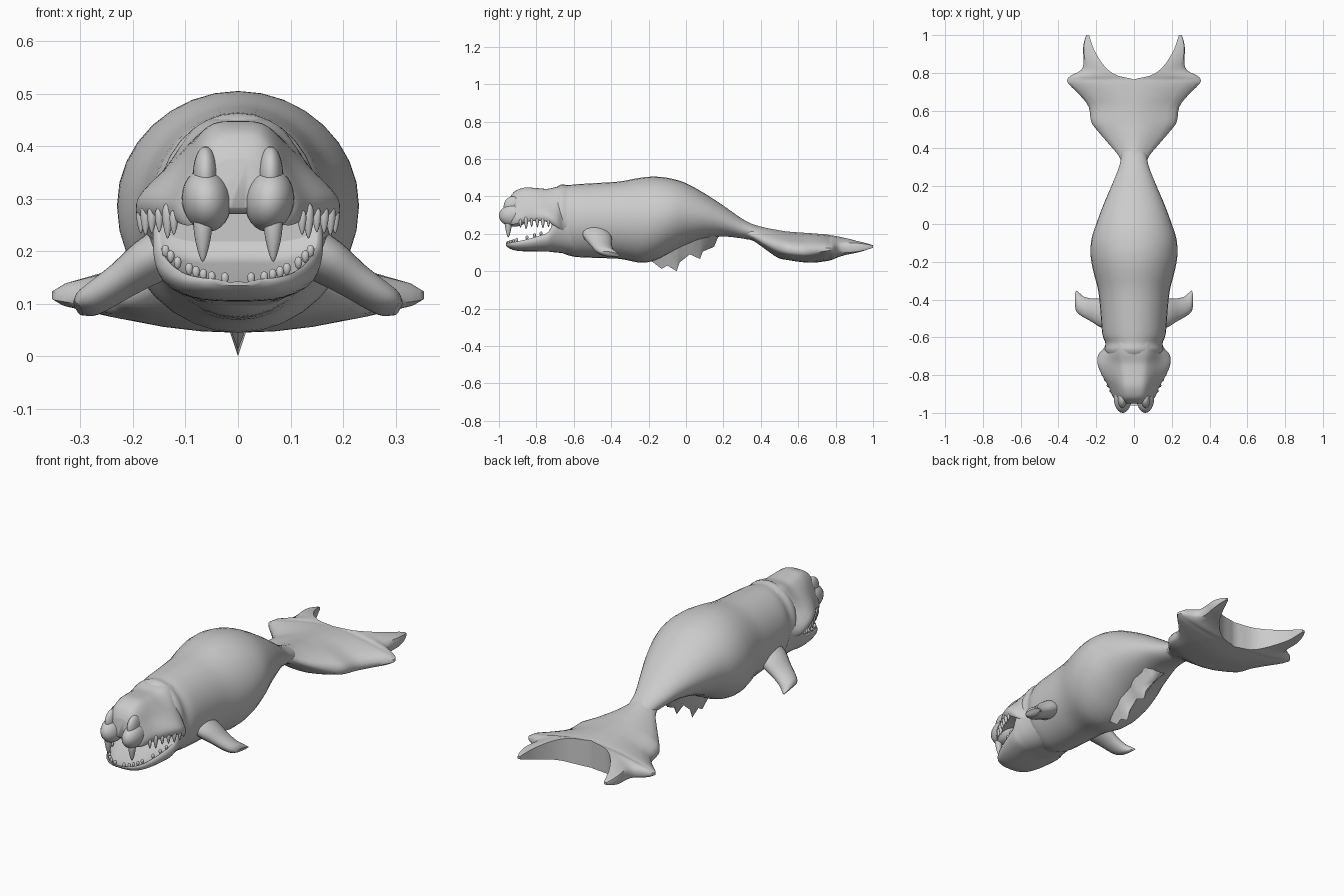
import bpy, bmesh, math
from mathutils import Vector, Matrix

if "Cube" in bpy.data.objects:
    bpy.data.objects.remove(bpy.data.objects["Cube"])


def catmull(pts, n, closed=False):
    """Resample a row of vectors with a Catmull-Rom spline."""
    m = len(pts)
    get = (lambda i: pts[i % m]) if closed else (lambda i: pts[max(0, min(m - 1, i))])
    out = []
    for i in range(m if closed else m - 1):
        a, b, c, d = get(i - 1), get(i), get(i + 1), get(i + 2)
        for k in range(n):
            t = k / n
            out.append(0.5 * (2 * b + (c - a) * t + (2 * a - 5 * b + 4 * c - d) * t * t
                              + (3 * b - a - 3 * c + d) * t ** 3))
    if not closed:
        out.append(pts[-1].copy())
    return out


def finish(bm, name, angle=45, mirror=False):
    bmesh.ops.recalc_face_normals(bm, faces=bm.faces)
    me = bpy.data.meshes.new(name)
    bm.to_mesh(me)
    bm.free()
    me.shade_smooth()
    me.set_sharp_from_angle(angle=math.radians(angle))
    ob = bpy.data.objects.new(name, me)
    bpy.context.collection.objects.link(ob)
    if mirror:
        ob.modifiers.new("mirror", 'MIRROR').merge_threshold = 0.0005
    return ob


def loft(name, rings, along=4, around=1, angle=45, mirror=False, half=False):
    """Skin closed rings of (x, y, z); optionally smooth along and around."""
    rings = [[Vector(p) for p in r] for r in rings]
    if around > 1:
        rings = [catmull(r, around, True) for r in rings]
    cols = [catmull(list(c), along) for c in zip(*rings)]
    bm = bmesh.new()
    grid = []
    for row in zip(*cols):
        if half:
            for p in row:
                p.x = max(p.x, 0)
        grid.append([bm.verts.new(p) for p in row])
    n = len(grid[0])
    for a, b in zip(grid, grid[1:]):
        for i in range(n):
            j = (i + 1) % n
            bm.faces.new((a[i], a[j], b[j], b[i]))
    bm.faces.new(grid[0])
    bm.faces.new(grid[-1])
    if half:  # open the seam on the centre plane
        inner = [f for f in bm.faces if all(v.co.x < 1e-4 for v in f.verts)]
        bmesh.ops.delete(bm, geom=inner, context='FACES')
    return finish(bm, name, angle, mirror)


def both_sides(half):
    """Half outline from top centre to bottom centre -> closed outline."""
    return half + [(-x, y, z) for x, y, z in reversed(half[1:-1])]


def blob(name, loc, radii, rot=(0, 0, 0), taper=0.0, seg=16):
    """Ellipsoid mirrored in x; taper sharpens its lower end."""
    bm = bmesh.new()
    bmesh.ops.create_uvsphere(bm, u_segments=seg, v_segments=seg // 2 + 2, radius=1)
    for v in bm.verts:
        s = 1 - taper * (1 - v.co.z) / 2
        v.co = Vector((v.co.x * s * radii[0], v.co.y * s * radii[1], v.co.z * radii[2]))
    for k, w in enumerate(rot):
        bmesh.ops.rotate(bm, verts=bm.verts, matrix=Matrix.Rotation(w, 3, 'XYZ'[k]))
    bmesh.ops.translate(bm, verts=bm.verts, vec=loc)
    return finish(bm, name, 80, True)


# Body: elliptical sections (y, half width, top, bottom)
body = [(-.72, .135, .43, .115), (-.67, .155, .462, .1), (-.63, .152, .46, .085), (-.58, .168, .465, .075),
        (-.46, .178, .472, .07), (-.35, .19, .48, .065), (-.24, .218, .5, .045), (-.16, .23, .505, .06),
        (-.08, .225, .495, .1), (0, .2, .47, .14), (.1, .163, .415, .172), (.2, .12, .35, .185),
        (.3, .08, .28, .175), (.37, .065, .245, .165), (.45, .05, .215, .13)]
rings = []
for y, w, t, b in body:
    rings.append([(w * math.sin(a), y, (t + b) / 2 + (t - b) / 2 * math.cos(a))
                  for a in (2 * math.pi * k / 32 for k in range(32))])
loft("body", rings, 4)

# Upper head: (y, top half width, top z, lip half width, lip z)
head = [(-.95, .045, .375, .075, .262), (-.935, .06, .405, .095, .25), (-.91, .068, .43, .115, .252),
        (-.86, .075, .447, .135, .262), (-.8, .083, .444, .17, .268), (-.74, .09, .44, .193, .262),
        (-.69, .1, .45, .188, .235), (-.65, .1, .452, .155, .215), (-.58, .09, .44, .13, .22)]
rings = []
for y, wt, zt, wl, zl in head:
    h = zt - zl
    rings.append(both_sides([(0, y, zt), (wt * .6, y, zt - .004), (wt, y, zt - h * .17),
                             (wt * .55 + wl * .45, y, zt - h * .45), (wl * .95, y, zl + h * .28),
                             (wl, y, zl + h * .13), (wl * .94, y, zl), (wl * .8, y, zl + .012),
                             (wl * .4, y, zl + .02), (0, y, zl + .022)]))
loft("upper_head", rings, 4, 3)

# Muzzle pads and nostril rims either side of the groove
blob("muzzle_pad", (.06, -.92, .297), (.047, .08, .06), (0, math.radians(8), 0), seg=24)
blob("nostril_rim", (.062, -.925, .345), (.024, .05, .055), (0, 0, 0), seg=20)

# Lower jaw: (y, half width, rim z, bottom z)
jaw = [(-.962, .04, .147, .135), (-.945, .075, .15, .122), (-.91, .105, .157, .11), (-.85, .13, .17, .105),
       (-.78, .15, .19, .105), (-.735, .158, .21, .104), (-.7, .162, .27, .1), (-.64, .15, .28, .095),
       (-.58, .14, .27, .09)]
rings = []
for y, w, r, b in jaw:
    d = min(.018, (r - b) * .4)
    rings.append(both_sides([(0, y, r - d), (w * .55, y, r - d), (w * .86, y, r - d * .3), (w * .95, y, r),
                             (w, y, r - .3 * (r - b)), (w * .85, y, b + .3 * (r - b)),
                             (w * .5, y, b + .05 * (r - b)), (0, y, b)]))
loft("lower_jaw", rings, 4, 3)

# Upper teeth: canine, then the cheek row (x, y, z, radius, half length)
upper = [(.067, -.95, .235, .024, .055), (.122, -.885, .255, .011, .024), (.134, -.855, .258, .014, .034),
         (.15, -.825, .26, .011, .024), (.164, -.795, .26, .012, .026), (.176, -.765, .26, .013, .03),
         (.185, -.735, .258, .011, .024)]
for i, (x, y, z, r, h) in enumerate(upper):
    blob("canine" if i == 0 else "upper_tooth", (x, y, z), (r, r, h), taper=.6)

# Lower teeth: small beads along the jaw rim
lower = [(.025, -.955, .148), (.05, -.948, .15), (.066, -.938, .155), (.08, -.922, .16), (.093, -.905, .166),
         (.115, -.85, .178), (.128, -.81, .19), (.138, -.775, .2)]
for x, y, z in lower:
    blob("lower_tooth", (x, y, z), (.009, .009, .012), taper=.3, seg=10)

# Front flippers: paddle sections (x, z, leading y, trailing y, half thickness)
flip = [(.11, .215, -.56, -.4, .05), (.17, .18, -.55, -.395, .045), (.22, .145, -.52, -.395, .036),
        (.265, .115, -.495, -.385, .032), (.29, .1, -.478, -.365, .027), (.305, .092, -.46, -.352, .014)]
rings = []
for x, z, y0, y1, th in flip:
    ring = []
    for k in range(16):
        a = 2 * math.pi * k / 16
        q = math.sin(a) * th
        c = math.cos(a)
        ring.append((x + q * .6, (y0 + y1) / 2 + (y1 - y0) / 2 * c, z + q * .8 - .008 * c))
    rings.append(ring)
loft("front_flipper", rings, 3, mirror=True)

# Belly keel: ragged wedge (y, lower edge z)
keel = [(-.25, .06), (-.18, .05), (-.13, .012), (-.1, .03), (-.05, 0), (-.035, .045), (.02, .09),
        (.075, .065), (.09, .105), (.15, .13), (.17, .178)]
rings = [[(.065, y, .2), (.022, y, z + (.2 - z) * .33), (0, y, z), (-.022, y, z + (.2 - z) * .33),
          (-.065, y, .2)] for y, z in keel]
loft("belly_keel", rings, 1, angle=60)

# Tail fluke, one half mirrored: (y, inner x, outer x, top in, top out, bottom in, bottom out)
tail = [(.31, 0, .062, .268, .225, .172, .205), (.36, 0, .08, .25, .2, .162, .18),
        (.42, 0, .13, .233, .17, .12, .145), (.49, 0, .19, .22, .148, .072, .11),
        (.54, 0, .226, .212, .14, .06, .095), (.62, 0, .24, .206, .13, .048, .085),
        (.68, 0, .285, .202, .13, .045, .09), (.74, 0, .345, .197, .132, .052, .1),
        (.765, 0, .353, .194, .132, .056, .105), (.785, .085, .335, .19, .135, .062, .105),
        (.815, .135, .28, .185, .14, .075, .1), (.86, .175, .266, .175, .148, .088, .1),
        (.92, .21, .27, .16, .148, .1, .105), (.97, .228, .263, .148, .142, .115, .115),
        (1, .238, .252, .138, .136, .125, .125)]
rings = []
for y, xi, xo, ti, to, bi, bo in tail:
    top = [(xi + (xo - xi) * u, y, ti + (to - ti) * u ** 1.6) for u in (0, .25, .5, .75, .93)]
    low = [(xi + (xo - xi) * u, y, bi + (bo - bi) * u ** 2) for u in (.95, .75, .5, .25, 0)]
    rings.append(top + [(xo, y, to * .7 + bo * .3), (xo, y, to * .2 + bo * .8)] + low)
loft("tail_fluke", rings, 3, mirror=True, half=True)
